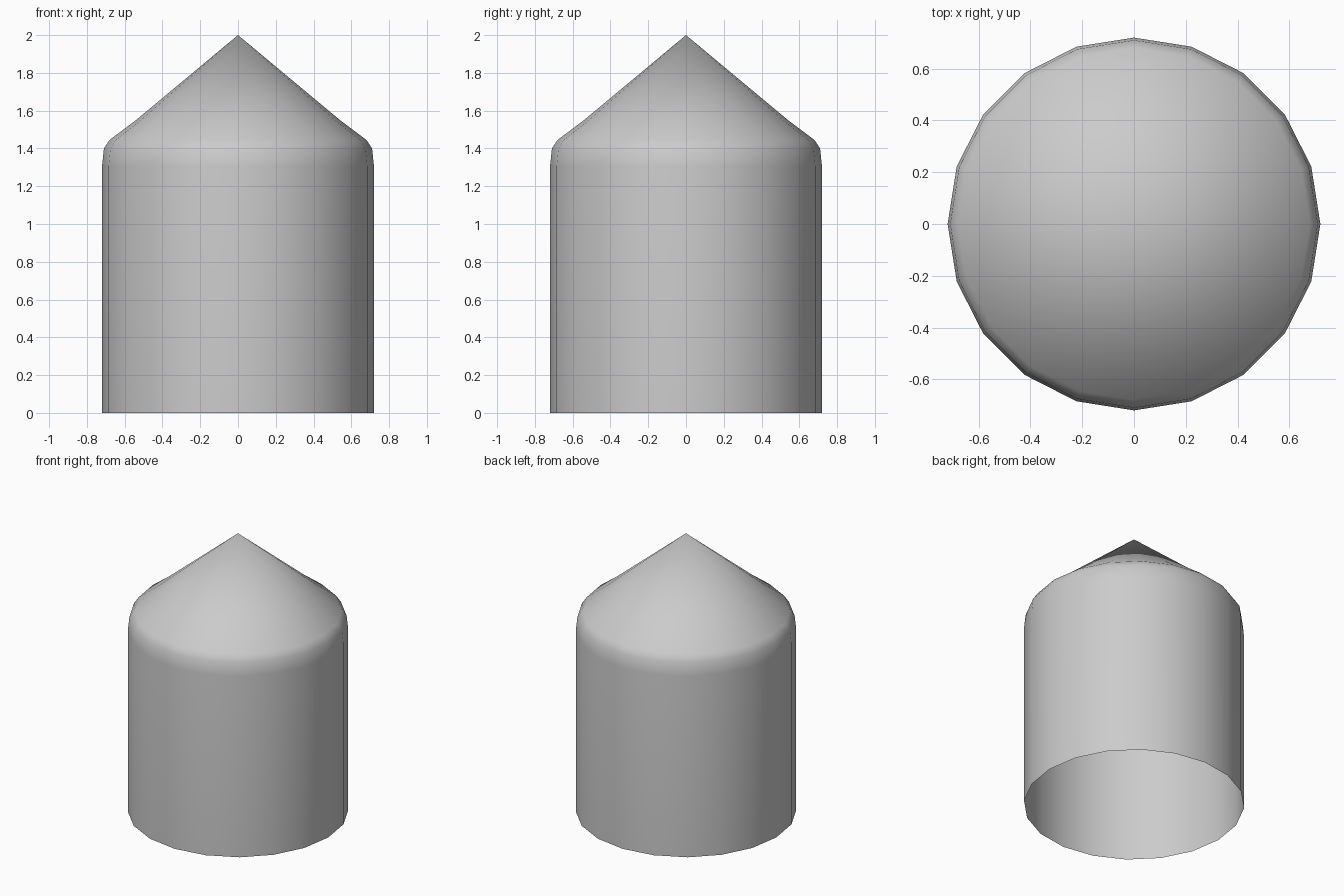
import bpy, bmesh, math

if "Cube" in bpy.data.objects:
    bpy.data.objects.remove(bpy.data.objects["Cube"])

SIDES = 20
# Profile (radius, height) from open base to the shoulder, then the tip
PROFILE = [(0.72, 0.0), (0.72, 1.305), (0.71, 1.40), (0.68, 1.445), (0.54, 1.55)]
TIP = 2.0

bm = bmesh.new()
rings = []
for r, z in PROFILE:
    rings.append([bm.verts.new((r * math.cos(2 * math.pi * i / SIDES),
                                r * math.sin(2 * math.pi * i / SIDES), z))
                  for i in range(SIDES)])
tip = bm.verts.new((0, 0, TIP))

# Wall and rounded shoulder
for low, high in zip(rings, rings[1:]):
    for i in range(SIDES):
        j = (i + 1) % SIDES
        bm.faces.new((low[i], low[j], high[j], high[i]))

# Pointed roof
for i in range(SIDES):
    bm.faces.new((rings[-1][i], rings[-1][(i + 1) % SIDES], tip))

for f in bm.faces:
    f.smooth = True

mesh = bpy.data.meshes.new("pointed_shell")
bm.to_mesh(mesh)
bm.free()
shell = bpy.data.objects.new("pointed_shell", mesh)
bpy.context.collection.objects.link(shell)
